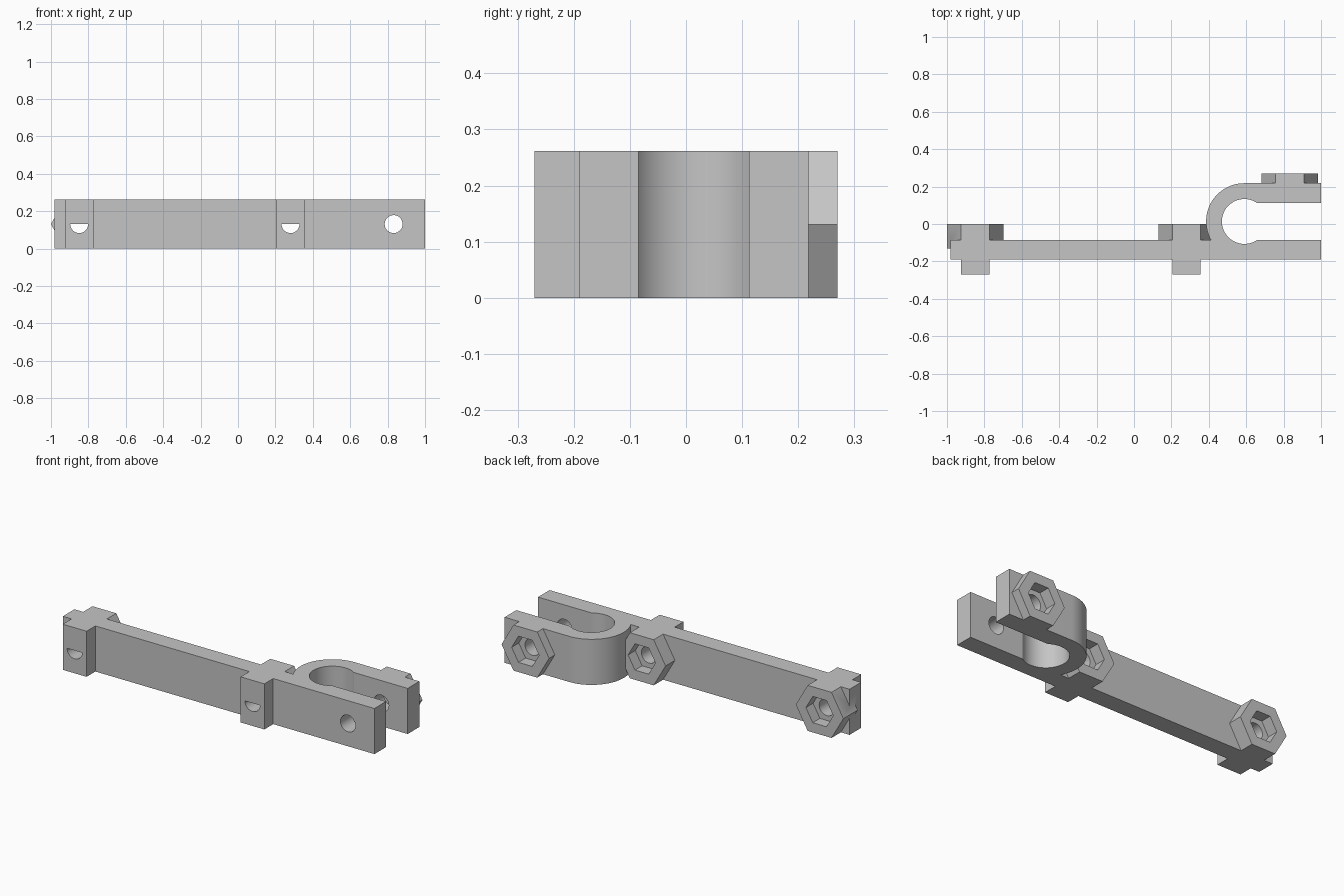
import bpy, bmesh, math

if "Cube" in bpy.data.objects:
    bpy.data.objects.remove(bpy.data.objects["Cube"], do_unlink=True)

H = 0.262                  # overall height
HEX_R = H / math.sqrt(3)   # hexagon whose flats match the height
FRONT, BACK = -0.19, -0.085
CY, CX = 0.0135, 0.59      # clamp ring centre
STATIONS = [-0.849, 0.281, 0.832]   # bolt positions along x
HOLE_R, NUT_R = 0.048, 0.087

grey = bpy.data.materials.new("plain grey")
grey.use_nodes = True
colour = (0.56, 0.56, 0.56, 1)
grey.diffuse_color = colour
grey.node_tree.nodes["Principled BSDF"].inputs["Base Color"].default_value = colour


def prism(name, points, direction):
    """Extrude a closed loop of 3D points along a direction."""
    bm = bmesh.new()
    face = bm.faces.new([bm.verts.new(p) for p in points])
    top = bmesh.ops.extrude_face_region(bm, geom=[face])["geom"]
    bmesh.ops.translate(bm, vec=direction,
                        verts=[v for v in top if isinstance(v, bmesh.types.BMVert)])
    bmesh.ops.recalc_face_normals(bm, faces=bm.faces)
    mesh = bpy.data.meshes.new(name)
    bm.to_mesh(mesh)
    bm.free()
    obj = bpy.data.objects.new(name, mesh)
    bpy.context.collection.objects.link(obj)
    obj.data.materials.append(grey)
    return obj


def arc(cx, cy, r, start, end, n):
    return [(cx + r * math.cos(start + (end - start) * i / n),
             cy + r * math.sin(start + (end - start) * i / n)) for i in range(n + 1)]


def rod(name, x, r, y0, y1, sides, sweep=2 * math.pi):
    """Prism along y; a half sweep keeps only the lower half."""
    pts = arc(x, H / 2, r, 0, -sweep, sides)
    if sweep > 6:
        pts.pop()
    return prism(name, [(px, y0, pz) for px, pz in pts], (0, y1 - y0, 0))


def combine(target, tool, operation):
    mod = target.modifiers.new(operation.lower(), 'BOOLEAN')
    mod.operation, mod.object, mod.solver = operation, tool, 'EXACT'
    bpy.context.view_layer.objects.active = target
    bpy.ops.object.modifier_apply(modifier=mod.name)
    bpy.data.objects.remove(tool, do_unlink=True)


# Bar, front bosses and open clamp ring as one outline
outline = [(-0.98, FRONT)]
for x in STATIONS[:2]:
    a, b = x - HEX_R / 2, x + HEX_R / 2
    outline += [(a, FRONT), (a, -0.27), (b, -0.27), (b, FRONT)]
open_angle = math.asin(0.0985 / 0.12)
ring_end = math.pi + math.asin((CY - BACK) / 0.2045)
outline += [(1, FRONT), (1, BACK)]
outline += arc(CX, CY, 0.12, -open_angle, open_angle - 2 * math.pi, 48)
outline += [(1, 0.112), (1, 0.218)]
outline += arc(CX, CY, 0.2045, math.pi / 2, ring_end, 40)
outline += [(-0.98, BACK)]
body = prism("clamp_arm", [(x, y, 0) for x, y in outline], (0, 0, H))

# Hexagonal nut housings: (x, inner end, outer end)
housings = [(STATIONS[0], -0.13, 0), (STATIONS[1], -0.13, 0), (STATIONS[2], 0.16, 0.27)]
for x, y0, y1 in housings:
    combine(body, rod("nut_housing", x, HEX_R, y0, y1, 6), 'UNION')

# Nut pockets and bolt holes
for x, y0, y1 in housings:
    combine(body, rod("nut_pocket", x, NUT_R, y1 - 0.065, y1 + 0.05, 6), 'DIFFERENCE')
    on_bar = y1 == 0
    combine(body, rod("bolt_hole", x, HOLE_R, -0.262 if on_bar else -0.4, y1 + 0.05, 32),
            'DIFFERENCE')
    if on_bar:   # the front skin is open only over the lower half
        combine(body, rod("half_hole", x, HOLE_R, -0.35, -0.2, 16, math.pi), 'DIFFERENCE')

bpy.ops.object.select_all(action='DESELECT')
body.select_set(True)
bpy.context.view_layer.objects.active = body
bpy.ops.object.shade_smooth_by_angle(angle=math.radians(30))
